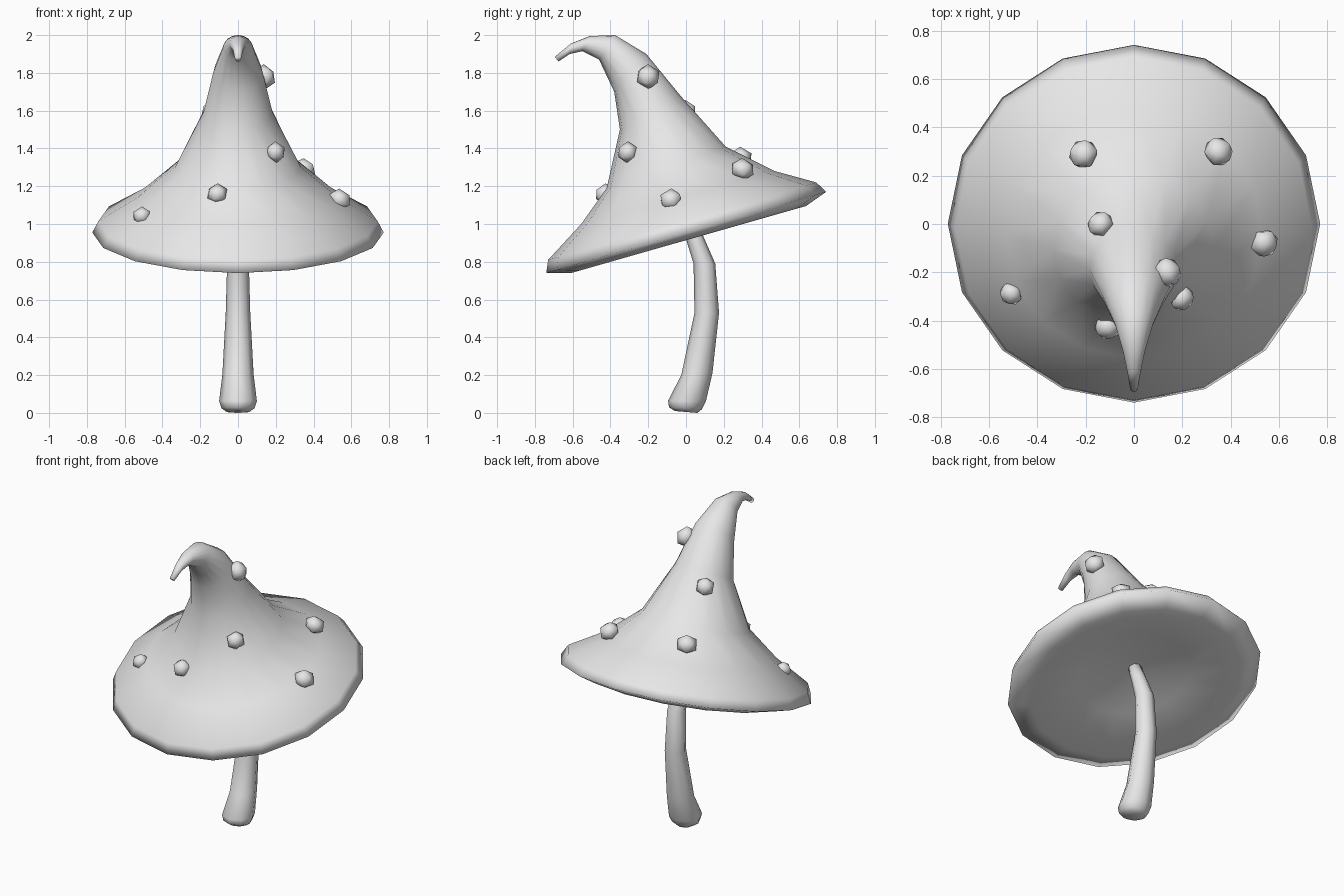
import bpy
import bmesh
import math
import random
from mathutils import Vector, Matrix
from mathutils.bvhtree import BVHTree

random.seed(4)
if "Cube" in bpy.data.objects:
    bpy.data.objects.remove(bpy.data.objects["Cube"])

# Plain grey used on every part
grey = bpy.data.materials.new("plain_grey")
grey.use_nodes = True
colour = (0.8, 0.8, 0.8, 1)
grey.diffuse_color = colour
grey.node_tree.nodes["Principled BSDF"].inputs["Base Color"].default_value = colour


def finish(bm, name):
    """Turn a bmesh into a smooth grey object."""
    bmesh.ops.recalc_face_normals(bm, faces=bm.faces)
    for face in bm.faces:
        face.smooth = True
    mesh = bpy.data.meshes.new(name)
    bm.to_mesh(mesh)
    mesh.materials.append(grey)
    obj = bpy.data.objects.new(name, mesh)
    bpy.context.collection.objects.link(obj)
    return obj


def loft(rings, sides):
    """Skin tilted circles, each given by its front and back (y, z) points."""
    bm = bmesh.new()
    loops = []
    for fy, fz, by, bz in rings:
        front, back = Vector((0, fy, fz)), Vector((0, by, bz))
        centre, half = (front + back) / 2, (back - front) / 2
        loop = []
        for i in range(sides):
            a = math.tau * i / sides
            side = Vector((half.length * math.sin(a), 0, 0))
            loop.append(bm.verts.new(centre + half * math.cos(a) + side))
        loops.append(loop)
    for lower, upper in zip(loops, loops[1:]):
        for i in range(sides):
            j = (i + 1) % sides
            bm.faces.new((lower[i], lower[j], upper[j], upper[i]))
    bm.faces.new(loops[0])
    bm.faces.new(loops[-1])
    return bm


# Cap: hollowed underside, thick rim, then a cone that curls to the front
cap_rings = [
    (-0.08, 1.0, 0.1, 1.05),
    (-0.33, 0.89, 0.34, 1.08),
    (-0.61, 0.74, 0.635, 1.095),
    (-0.74, 0.74, 0.742, 1.17),
    (-0.73, 0.81, 0.69, 1.22),
    (-0.555, 1.0, 0.47, 1.28),
    (-0.42, 1.19, 0.21, 1.41),
    (-0.35, 1.5, -0.03, 1.68),
    (-0.38, 1.7, -0.21, 1.9),
    (-0.46, 1.87, -0.375, 2.0),
    (-0.55, 1.915, -0.51, 1.995),
    (-0.615, 1.9, -0.61, 1.955),
    (-0.675, 1.86, -0.695, 1.885),
]
cap = loft(cap_rings, 16)
finish(cap, "cap")
surface = BVHTree.FromBMesh(cap)

# Stem: leaning, bowed to the back, widest at the foot
stem_rings = [
    (-0.06, 0.01, 0.06, 0.0),
    (-0.09, 0.03, 0.085, 0.02),
    (-0.095, 0.065, 0.105, 0.06),
    (-0.025, 0.2, 0.14, 0.21),
    (0.045, 0.53, 0.175, 0.53),
    (0.04, 0.79, 0.155, 0.79),
    (0.0, 0.92, 0.085, 0.95),
    (-0.04, 1.04, 0.03, 1.07),
]
finish(loft(stem_rings, 8), "stem")

# Warts: faceted lumps, slightly flattened against the cap
warts = [
    (-0.21, 0.29, 1.35, 0.066),
    (0.35, 0.3, 1.29, 0.066),
    (-0.14, 0.0, 1.6, 0.06),
    (0.54, -0.08, 1.13, 0.064),
    (0.14, -0.2, 1.78, 0.068),
    (0.2, -0.31, 1.38, 0.058),
    (-0.51, -0.29, 1.045, 0.052),
    (-0.11, -0.43, 1.16, 0.058),
]
for n, (x, y, z, radius) in enumerate(warts, 1):
    place = Vector((x, y, z))
    normal = surface.find_nearest(place)[1]
    bm = bmesh.new()
    bmesh.ops.create_icosphere(bm, subdivisions=1, radius=radius)
    spin = Matrix.Rotation(random.uniform(0, math.tau), 4, "Z")
    flatten = Matrix.Scale(0.85, 4, normal)
    bm.transform(Matrix.Translation(place) @ flatten @ spin)
    finish(bm, f"wart_{n}")
    bm.free()
